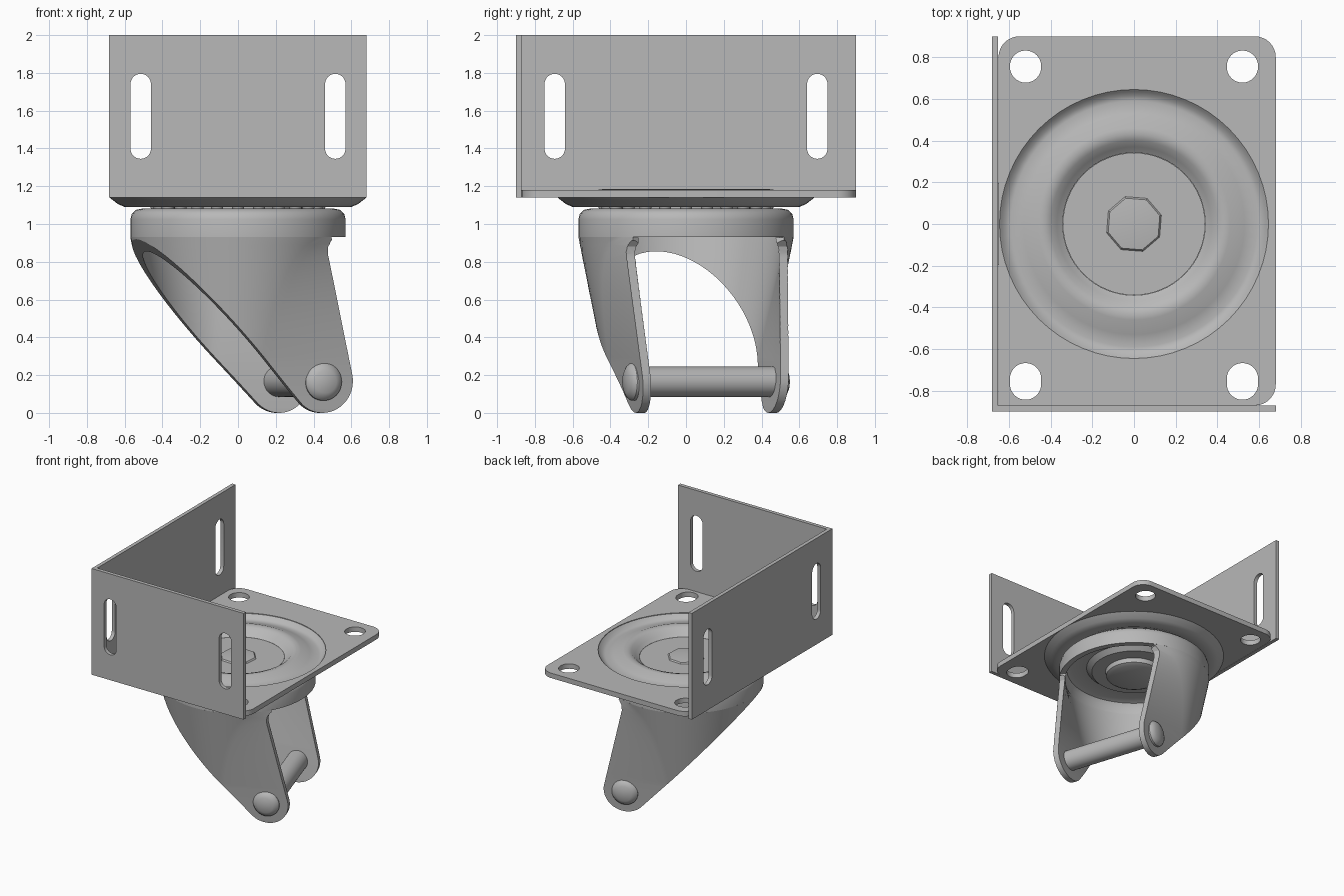
import bpy, bmesh
from math import sin, cos, pi, radians, acos, atan2, hypot
from mathutils import Matrix, Vector

if "Cube" in bpy.data.objects:
    bpy.data.objects.remove(bpy.data.objects["Cube"])

steel = bpy.data.materials.new("grey steel")
steel.use_nodes = True
GREY = (0.48, 0.48, 0.48, 1)
steel.diffuse_color = GREY
steel.node_tree.nodes["Principled BSDF"].inputs["Base Color"].default_value = GREY

SWIVEL = Matrix.Rotation(radians(18), 4, "Z")   # the fork is turned under the plate


def activate(ob):
    bpy.ops.object.select_all(action="DESELECT")
    ob.select_set(True)
    bpy.context.view_layer.objects.active = ob


def finish(ob, angle=35):
    activate(ob)
    bpy.ops.object.convert(target="MESH")
    ob = bpy.context.object
    ob.data.materials.clear()
    ob.data.materials.append(steel)
    bpy.ops.object.shade_smooth_by_angle(angle=radians(angle))
    return ob


def from_bmesh(name, bm, matrix=Matrix()):
    bmesh.ops.recalc_face_normals(bm, faces=bm.faces)
    me = bpy.data.meshes.new(name)
    bm.to_mesh(me)
    bm.free()
    ob = bpy.data.objects.new(name, me)
    bpy.context.collection.objects.link(ob)
    ob.matrix_world = matrix
    return ob


def lathe(name, profile, matrix=Matrix(), steps=64, closed=False):
    """Spin (radius, height) points around the local z axis."""
    bm = bmesh.new()
    pts = profile + profile[:1] if closed else profile
    vs = [bm.verts.new((r, 0, z)) for r, z in pts]
    es = [bm.edges.new(p) for p in zip(vs, vs[1:])]
    bmesh.ops.spin(bm, geom=vs + es, cent=(0, 0, 0), axis=(0, 0, 1),
                   angle=2 * pi, steps=steps, use_duplicate=False)
    bmesh.ops.remove_doubles(bm, verts=bm.verts, dist=0.0005)
    return finish(from_bmesh(name, bm, matrix))


def rounded(cx, cy, hw, hh, radii, n=8):
    """Rectangle outline, corner radii listed from +x+y counter-clockwise."""
    pts = []
    for k, r in enumerate(radii):
        sx, sy = ((1, 1), (-1, 1), (-1, -1), (1, -1))[k]
        for i in range(n + 1 if r else 1):
            a = (k + i / n) * pi / 2
            pts.append((cx + sx * (hw - r) + r * cos(a), cy + sy * (hh - r) + r * sin(a)))
    return pts


def panel(name, loops, thickness, matrix):
    """Flat sheet from an outline and its holes."""
    cu = bpy.data.curves.new(name, "CURVE")
    cu.dimensions, cu.fill_mode, cu.extrude = "2D", "BOTH", thickness / 2
    for loop in loops:
        sp = cu.splines.new("POLY")
        sp.points.add(len(loop) - 1)
        for p, (x, y) in zip(sp.points, loop):
            p.co = (x, y, 0, 1)
        sp.use_cyclic_u = True
    ob = bpy.data.objects.new(name, cu)
    bpy.context.collection.objects.link(ob)
    ob.matrix_world = matrix
    return finish(ob)


# Top plate with bolt holes, and its pressed bearing dish
holes = [rounded(x, y, 0.075, h, [0.075] * 4)
         for x in (-0.52, 0.52) for y, h in ((0.755, 0.077), (-0.755, 0.088))]
dish_hole = rounded(0, 0, 0.645, 0.645, [0.645] * 4, 16)
panel("top_plate", [rounded(0.015, 0.015, 0.665, 0.885, [0.1, 0.1, 0, 0.1])] + holes + [dish_hole],
      0.04, Matrix.Translation((0, 0, 1.16)))
lathe("plate_dish", [(0.65, 1.18), (0.635, 1.165), (0.615, 1.147), (0.59, 1.14), (0.53, 1.155),
                     (0.46, 1.183), (0.43, 1.185), (0.4, 1.175), (0.37, 1.145), (0.342, 1.125),
                     (0.342, 1.1), (0.4, 1.12), (0.48, 1.11), (0.53, 1.09), (0.6, 1.09),
                     (0.635, 1.105), (0.68, 1.14), (0.645, 1.14)], closed=True)

# Two upright walls with slots
UPRIGHT = Matrix.Rotation(pi / 2, 4, "X")


def wall(name, half, slot_at, matrix):
    slots = [rounded(s * slot_at, 1.57, 0.054, 0.225, [0.054] * 4) for s in (-1, 1)]
    panel(name, [rounded(0, 1.57, half, 0.43, [0] * 4)] + slots, 0.03, matrix @ UPRIGHT)


wall("front_wall", 0.68, 0.515, Matrix.Translation((0, -0.885, 0)))
wall("side_wall", 0.9, 0.695, Matrix.Translation((-0.667, 0, 0)) @ Matrix.Rotation(pi / 2, 4, "Z"))

# Swivel centre: race, rivet and bearing balls
lathe("swivel_race", [(0, 1.125), (0.341, 1.125), (0.341, 1.06), (0, 1.06)])
lathe("rivet_top", [(0, 1.15), (0.13, 1.135), (0.142, 1.12)], SWIVEL, 8)
lathe("rivet_bottom", [(0, 0.95), (0.18, 0.95), (0.21, 0.965), (0.22, 1.02)], SWIVEL)
bm = bmesh.new()
for i in range(24):
    a = i * pi / 12
    bmesh.ops.create_icosphere(bm, subdivisions=2, radius=0.035,
                               matrix=Matrix.Translation((0.43 * cos(a), 0.43 * sin(a), 1.095)))
finish(from_bmesh("bearing_balls", bm))

# Round cap of the fork, hollow from below
lathe("fork_cap", [(0, 1.083), (0.5, 1.083), (0.54, 1.075), (0.562, 1.055), (0.57, 1.025),
                   (0.57, 0.93), (0.525, 0.93), (0.525, 0.99), (0.51, 1.02), (0.47, 1.035),
                   (0.36, 1.035), (0.32, 1.0), (0, 1.0)], SWIVEL)

# Fork skirt: round back running tangent into two flat legs
AXLE_X, AXLE_Z, FOOT = 0.343, 0.165, 0.165


def half_section(z, n=20):
    r = 0.57 - 0.2 * (0.93 - z)
    f = Vector((0.503 - 0.231 * (max(z, 0.16) - 0.2), 0.405 + 0.066 * (z - 0.165)))
    phi = atan2(f.y, f.x) + acos(min(1, r / hypot(*f)))
    pts = [Vector((r * cos(a), r * sin(a)))
           for a in (pi + (phi - pi) * i / n for i in range(n + 1))]
    along = Vector((sin(phi), -cos(phi)))
    return pts + [f + along * 0.06]


bm = bmesh.new()
rows = []
for i in range(25):
    z = -0.02 + 0.95 * i / 24
    half = half_section(z)
    outline = [Vector((p.x, -p.y)) for p in reversed(half[1:])] + half
    rows.append([bm.verts.new((p.x, p.y, z)) for p in outline])
for lo, hi in zip(rows, rows[1:]):
    for j in range(len(lo) - 1):
        bm.faces.new((lo[j + 1], lo[j], hi[j], hi[j + 1]))
skirt = from_bmesh("fork_skirt", bm, SWIVEL)
# make the normals face outward so the thickness grows inward
back = min(skirt.data.polygons, key=lambda p: p.center.x)
if back.normal.x > 0:
    skirt.data.flip_normals()
solid = skirt.modifiers.new("thickness", "SOLIDIFY")
solid.thickness, solid.offset = 0.045, -1

# Side outline that trims the skirt: slanted back, rounded feet, leaning front
arc = [radians(222 + 151 * i / 24) for i in range(25)]
side = [(-0.65, 1.0), (-0.586, 0.94)]
side += [(AXLE_X + FOOT * cos(a), AXLE_Z + FOOT * sin(a)) for a in arc]
side += [(0.355, 0.84), (0.358, 0.88), (0.38, 0.912), (0.42, 0.926), (0.47, 0.929), (0.47, 1.0)]
bm = bmesh.new()
face = bm.faces.new([bm.verts.new((x, -1, z)) for x, z in side])
out = bmesh.ops.extrude_face_region(bm, geom=[face])["geom"]
bmesh.ops.translate(bm, vec=(0, 2, 0), verts=[g for g in out if isinstance(g, bmesh.types.BMVert)])
cutter = from_bmesh("skirt_trim", bm, SWIVEL)
cutter.hide_render = True
trim = skirt.modifiers.new("trim", "BOOLEAN")
trim.operation, trim.solver, trim.object = "INTERSECT", "EXACT", cutter
finish(skirt, 30)
bpy.data.objects.remove(cutter)

# Axle and its domed heads
AXLE = SWIVEL @ Matrix.Translation((AXLE_X, 0, AXLE_Z)) @ Matrix.Rotation(-pi / 2, 4, "X")
lathe("axle", [(0, -0.4), (0.08, -0.4), (0.08, 0.4), (0, 0.4)], AXLE, 40)
for side_name, turn in (("left", 0), ("right", pi)):
    lathe("axle_head_" + side_name,
          [(0, 0.39), (0.1, 0.39), (0.1, 0.415), (0.088, 0.432), (0.06, 0.447), (0, 0.453)],
          AXLE @ Matrix.Rotation(turn, 4, "X"), 40)
